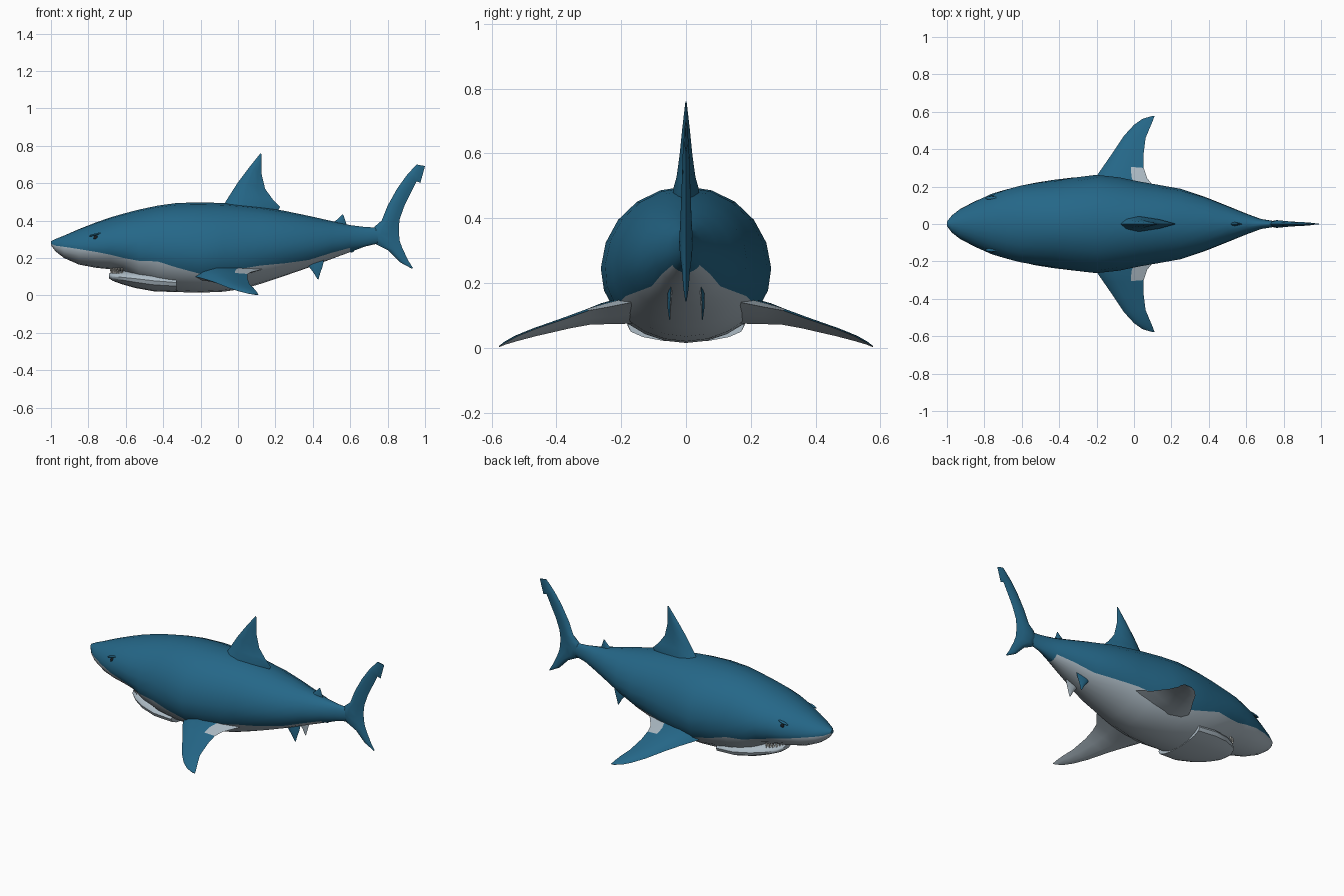
import bpy, bmesh, math
from mathutils import Vector

if "Cube" in bpy.data.objects:
    bpy.data.objects.remove(bpy.data.objects["Cube"])


def material(name, col):
    m = bpy.data.materials.new(name)
    m.diffuse_color = (*col, 1)
    m.use_nodes = True
    m.node_tree.nodes["Principled BSDF"].inputs["Base Color"].default_value = m.diffuse_color
    return m


BLUE = material("ocean blue", (0.018, 0.135, 0.245))
GREY = material("belly grey", (0.42, 0.50, 0.56))
DARK = material("eye black", (0.008, 0.012, 0.016))
WHITE = material("tooth white", (0.75, 0.75, 0.70))


def finish(bm, name, mats, smooth=35):
    bmesh.ops.recalc_face_normals(bm, faces=bm.faces)
    me = bpy.data.meshes.new(name)
    bm.to_mesh(me)
    bm.free()
    ob = bpy.data.objects.new(name, me)
    bpy.context.collection.objects.link(ob)
    for m in mats:
        me.materials.append(m)
    bpy.ops.object.select_all(action='DESELECT')
    ob.select_set(True)
    bpy.context.view_layer.objects.active = ob
    bpy.ops.object.shade_smooth_by_angle(angle=math.radians(smooth))
    return ob


def loft(name, rings, mats, rule=lambda row, seg: 0, smooth=35):
    """Skin a list of closed rings; rule gives the material of each quad."""
    bm = bmesh.new()
    vs = [[bm.verts.new(p) for p in r] for r in rings]
    n = len(rings[0])
    for i in range(len(vs) - 1):
        for j in range(n):
            k = (j + 1) % n
            f = bm.faces.new((vs[i][j], vs[i][k], vs[i + 1][k], vs[i + 1][j]))
            f.material_index = rule(i, j)
    for row, ring in ((0, vs[0]), (len(vs) - 2, vs[-1])):
        bm.faces.new(ring).material_index = rule(row, 0)
    return finish(bm, name, mats, smooth)


UP, LOW = 7, 4      # segments per side above and below the colour line


def hull_ring(x, top, bot, w, line):
    """Egg-shaped section with one vertex per side on the colour line."""
    c = bot + 0.46 * (top - bot)
    s = (line - c) / ((top - c) if line > c else (c - bot))
    a = math.asin(max(-0.95, min(0.95, s)))
    h = math.pi / 2
    angs = [h + (a - h) * i / UP for i in range(UP)]
    angs += [a + (-h - a) * i / LOW for i in range(LOW + 1)]

    def pt(t, side):
        v = math.sin(t)
        return (x, side * w * math.cos(t), c + v * ((top - c) if v > 0 else (c - bot)))
    return [pt(t, 1) for t in angs] + [pt(t, -1) for t in angs[-2:0:-1]]


# Body: x, top, bottom, half width, colour line
BODY = [(-1.00, .290, .268, .012, .276), (-.975, .302, .235, .045, .266),
        (-.93, .320, .200, .080, .260), (-.85, .355, .165, .122, .248),
        (-.76, .390, .148, .162, .233), (-.68, .418, .140, .187, .217),
        (-.61, .438, .125, .205, .200), (-.53, .459, .070, .221, .185),
        (-.43, .480, .030, .236, .182), (-.33, .494, .018, .250, .150),
        (-.20, .498, .015, .263, .115), (-.08, .494, .020, .250, .130),
        (.03, .485, .035, .228, .145), (.12, .474, .062, .212, .160),
        (.25, .452, .105, .188, .172), (.38, .425, .150, .145, .190),
        (.50, .398, .195, .097, .228), (.60, .376, .232, .056, .255),
        (.68, .366, .262, .027, .272), (.76, .362, .280, .014, .290)]
N = 2 * (UP + LOW)
loft("body", [hull_ring(*b) for b in BODY], [BLUE, GREY],
     lambda i, j: int(UP <= j < N - UP and i < len(BODY) - 3))

# Lower jaw
JAW = [(-.69, .118, .092, .035), (-.67, .124, .078, .075), (-.62, .134, .060, .120),
       (-.55, .140, .040, .160), (-.45, .135, .022, .185), (-.33, .120, .018, .180)]
loft("lower_jaw", [hull_ring(x, t, b, w, (t + b) / 2) for x, t, b, w in JAW], [GREY])


# Fins: each station is (leading point, trailing point, half thickness)
def fin(name, stations, across, mats, rule=lambda row, seg: 0):
    prof = ((0, 0), (.12, .65), (.35, 1), (.7, .6), (1, 0))
    across = Vector(across)
    rings = []
    for lead, trail, t in stations:
        lead, trail = Vector(lead), Vector(trail)
        upper = [lead.lerp(trail, u) + across * t * v for u, v in prof]
        lower = [lead.lerp(trail, u) - across * t * v for u, v in prof[-2:0:-1]]
        rings.append(upper + lower)
    return loft(name, rings, mats, rule, 40)


def upright_fin(name, rows):
    fin(name, [((a, 0, b), (c, 0, d), t) for a, b, c, d, t in rows], (0, 1, 0), [BLUE])


upright_fin("dorsal_fin", [
    (-.12, .44, .21, .44, .045), (-.07, .495, .225, .475, .040),
    (-.045, .535, .185, .515, .029), (0, .605, .145, .57, .020),
    (.06, .685, .126, .65, .012), (.12, .76, .125, .755, .002)])
upright_fin("second_dorsal_fin", [
    (.49, .37, .59, .36, .013), (.515, .393, .58, .382, .010),
    (.54, .415, .572, .405, .006), (.557, .432, .563, .431, .002)])
upright_fin("anal_fin", [
    (.54, .26, .62, .27, .010), (.575, .242, .622, .25, .007),
    (.605, .230, .618, .232, .002)])
upright_fin("tail_fin", [
    (.93, .143, .935, .147, .002), (.865, .178, .91, .187, .008),
    (.805, .24, .88, .25, .013), (.74, .272, .865, .29, .018),
    (.71, .32, .86, .335, .021), (.73, .368, .86, .37, .019),
    (.768, .40, .865, .41, .017), (.80, .48, .89, .48, .014),
    (.85, .57, .93, .56, .011), (.90, .64, .955, .61, .009),
    (.925, .668, .975, .602, .007), (.955, .70, 1.0, .692, .003)])

# Paired fins: swept pectorals with pale undersides, small pelvics
PECTORAL = [((-.25, .16, .105), (.13, .17, .14), .045),
            ((-.205, .25, .095), (.07, .245, .125), .035),
            ((-.17, .30, .085), (.052, .30, .115), .025),
            ((-.125, .365, .070), (.05, .365, .092), .019),
            ((-.055, .47, .042), (.062, .46, .060), .013),
            ((.00, .53, .024), (.085, .515, .038), .009),
            ((.045, .562, .012), (.10, .55, .020), .005),
            ((.085, .574, .005), (.11, .578, .004), .002)]
PELVIC = [((.35, .050, .19), (.46, .046, .19), .008),
          ((.375, .052, .16), (.452, .048, .155), .007),
          ((.405, .052, .12), (.44, .050, .12), .005),
          ((.424, .050, .088), (.430, .050, .086), .002)]


def mirrored(rows, s):
    return [((a[0], s * a[1], a[2]), (b[0], s * b[1], b[2]), t) for a, b, t in rows]


for side, s in (("left", -1), ("right", 1)):
    fin(side + "_pectoral_fin", mirrored(PECTORAL, s), (-.08, s * .35, .93), [BLUE, GREY],
        lambda i, j: int(j >= 4 or (i < 2 and j == 3)))
    fin(side + "_pelvic_fin", mirrored(PELVIC, s), (0, s, 0), [BLUE, GREY],
        lambda i, j: int(j >= 4))


# Eyes and brow ridges
def blob(name, loc, scale, mat, tilt=0):
    bpy.ops.mesh.primitive_uv_sphere_add(segments=12, ring_count=8, radius=1,
                                         location=loc, rotation=(0, tilt, 0))
    ob = bpy.context.object
    ob.name = name
    ob.scale = scale
    ob.data.materials.append(mat)
    bpy.ops.object.shade_smooth()


for side, s in (("left", -1), ("right", 1)):
    blob(side + "_eye", (-.76, s * .145, .308), (.013, .008, .012), DARK)
    blob(side + "_brow", (-.762, s * .139, .326), (.034, .010, .006), BLUE, -.25)

# Teeth along both jaws
bm = bmesh.new()
for z, rx, ry, tip in ((.147, .075, .105, -.030), (.118, .068, .085, .028)):
    for k in range(13):
        a = math.radians(-78 + 13 * k)
        x, y = -.605 - rx * math.cos(a), ry * math.sin(a)
        base = [bm.verts.new((x + .007 * math.cos(q), y + .007 * math.sin(q), z))
                for q in (0, math.pi / 2, math.pi, -math.pi / 2)]
        apex = bm.verts.new((x, y, z + tip))
        bm.faces.new(base)
        for i in range(4):
            bm.faces.new((base[i], base[(i + 1) % 4], apex))
finish(bm, "teeth", [WHITE], 20)
